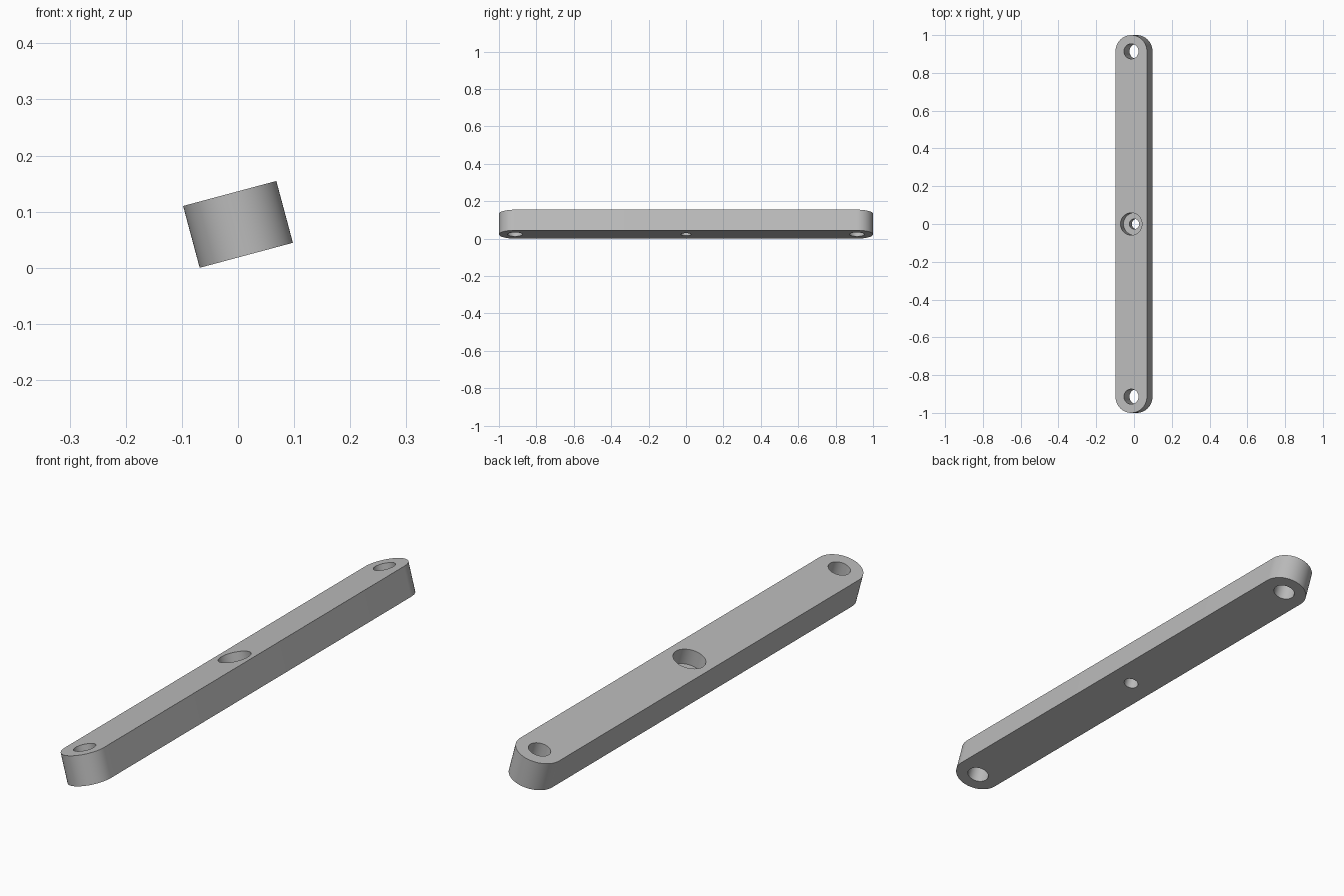
import bpy, math
from mathutils import Matrix

if "Cube" in bpy.data.objects:
    bpy.data.objects.remove(bpy.data.objects["Cube"], do_unlink=True)

WIDTH, THICK, LENGTH = 0.172, 0.114, 2.0
RADIUS = WIDTH / 2
HOLE_Y = LENGTH / 2 - RADIUS
TILT = math.radians(15)

grey = bpy.data.materials.new("plain grey")
grey.use_nodes = True
colour = (0.5, 0.5, 0.5, 1)
grey.diffuse_color = colour
grey.node_tree.nodes["Principled BSDF"].inputs["Base Color"].default_value = colour

# Bar with fully rounded ends
steps = 32
outline = []
for end in (1, -1):
    for i in range(steps + 1):
        a = math.pi * i / steps
        outline.append((end * RADIUS * math.cos(a), end * (HOLE_Y + RADIUS * math.sin(a))))
n = len(outline)
verts = [(x, y, z) for z in (-THICK / 2, THICK / 2) for x, y in outline]
faces = [tuple(reversed(range(n))), tuple(range(n, 2 * n))]
faces += [(i, (i + 1) % n, (i + 1) % n + n, i + n) for i in range(n)]
mesh = bpy.data.meshes.new("link_bar")
mesh.from_pydata(verts, [], faces)
mesh.materials.append(grey)
bar = bpy.data.objects.new("link_bar", mesh)
bpy.context.collection.objects.link(bar)


def drill(name, y, radius, bottom, top):
    """Cut a round hole through the bar between two heights."""
    bpy.ops.mesh.primitive_cylinder_add(vertices=48, radius=radius, depth=top - bottom,
                                        location=(0, y, (top + bottom) / 2))
    cutter = bpy.context.object
    cutter.name = name
    cutter.data.materials.append(grey)
    cutter.hide_render = True
    mod = bar.modifiers.new(name, 'BOOLEAN')
    mod.operation, mod.solver, mod.object = 'DIFFERENCE', 'EXACT', cutter
    bpy.context.view_layer.objects.active = bar
    bpy.ops.object.modifier_apply(modifier=name)
    bpy.data.objects.remove(cutter, do_unlink=True)


# End holes, then the stepped centre hole
drill("front_hole", -HOLE_Y, 0.04, -THICK, THICK)
drill("back_hole", HOLE_Y, 0.04, -THICK, THICK)
drill("centre_counterbore", 0, 0.059, THICK / 2 - 0.062, THICK)
drill("centre_hole", 0, 0.027, -THICK, THICK)

# Tilt the bar about its length and rest it on the ground
bar.data.transform(Matrix.Rotation(-TILT, 4, 'Y'))
lowest = min(v.co.z for v in bar.data.vertices)
bar.data.transform(Matrix.Translation((0, 0, -lowest)))

bpy.ops.object.select_all(action='DESELECT')
bar.select_set(True)
bpy.context.view_layer.objects.active = bar
bpy.ops.object.shade_smooth_by_angle(angle=math.radians(30))
